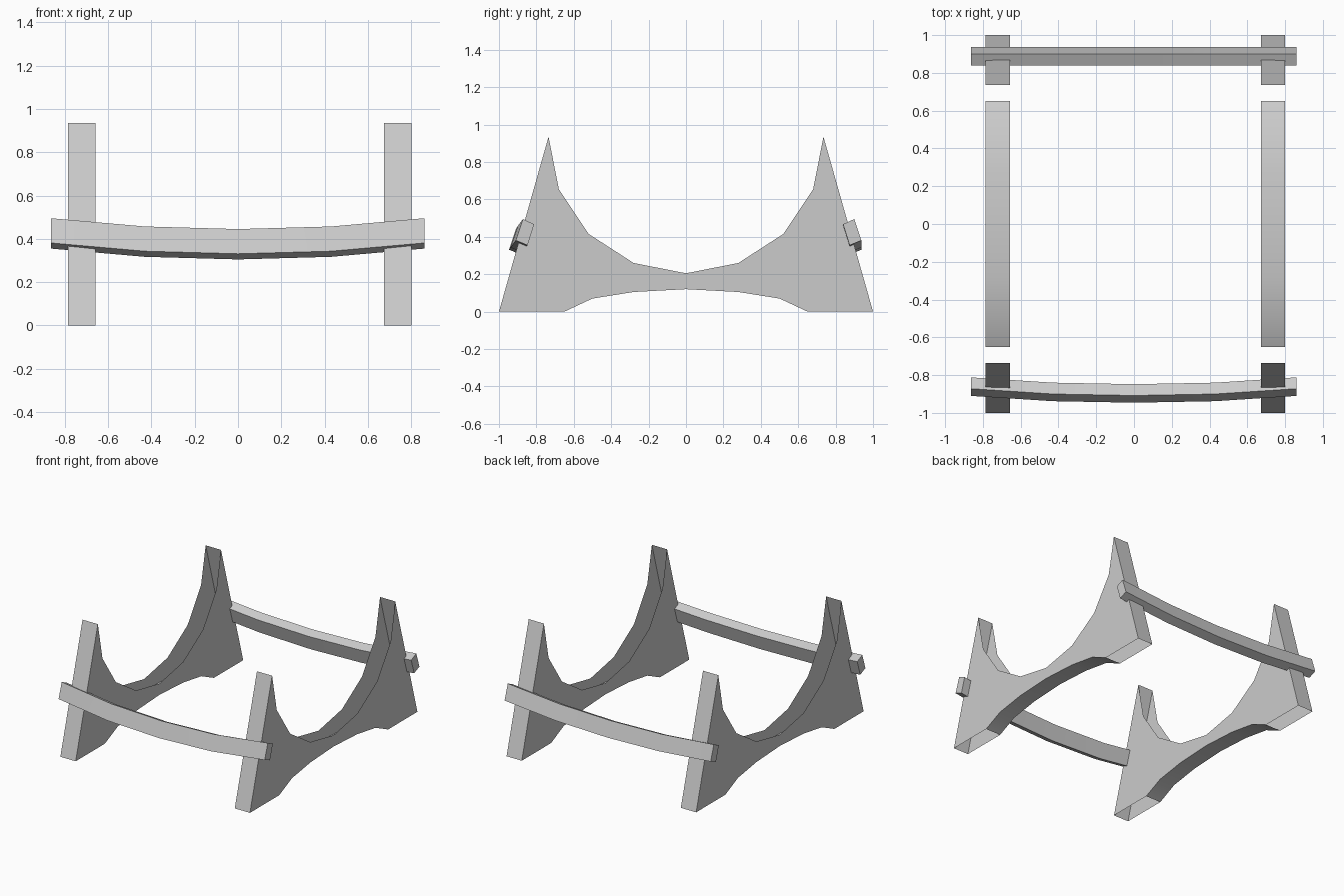
import bpy, bmesh, math

if "Cube" in bpy.data.objects:
    bpy.data.objects.remove(bpy.data.objects["Cube"])

def finish(name, bm):
    bmesh.ops.recalc_face_normals(bm, faces=bm.faces)
    me = bpy.data.meshes.new(name)
    bm.to_mesh(me)
    bm.free()
    for p in me.polygons:
        p.use_smooth = True
    me.set_sharp_from_angle(angle=math.radians(30))
    ob = bpy.data.objects.new(name, me)
    bpy.context.collection.objects.link(ob)
    return ob

# Side frame half profiles (y, z): upper curve from peak, underside arch from foot
upper = [(0.735, 0.935), (0.68, 0.655), (0.52, 0.415), (0.28, 0.26)]
arch = [(0.65, 0.0), (0.50, 0.07), (0.28, 0.105)]

def mirrored(half, mid):
    return half + [mid] + [(-y, z) for y, z in reversed(half)]

top = mirrored(upper, (0, 0.205))
under = mirrored(arch, (0, 0.12))
# loop: back foot tip, upper curve, front foot tip, arch from front to back
loop = [(1, 0)] + top + [(-1, 0)] + under[::-1]

def side_frame(name, x0, x1):
    bm = bmesh.new()
    a = [bm.verts.new((x0, y, z)) for y, z in loop]
    b = [bm.verts.new((x1, y, z)) for y, z in loop]
    bm.faces.new(a)
    bm.faces.new(b[::-1])
    n, t = len(loop), len(top)
    # rim only on outer slopes and the arch; top curve and foot soles are open
    rim = [0, t] + list(range(t + 2, n - 1))
    for i in rim:
        bm.faces.new((a[i], b[i], b[i + 1], a[i + 1]))
    return finish(name, bm)

side_frame("left_side_frame", -0.785, -0.657)
side_frame("right_side_frame", 0.673, 0.80)

# Tilted rail cross-section (outward y, z)
section = [(0.84, 0.467), (0.90, 0.495), (0.938, 0.381), (0.875, 0.355)]

def rail(name, side, shifts):
    bm = bmesh.new()
    rings = []
    for x, k in ((-0.863, 0), (-0.43, 1), (0, 2), (0.43, 1), (0.86, 0)):
        dy, dz = shifts[k]
        rings.append([bm.verts.new((x, side * (y + dy), z + dz)) for y, z in section])
    for r, s in zip(rings, rings[1:]):
        for i in range(4):
            j = (i + 1) % 4
            bm.faces.new((r[i], r[j], s[j], s[i]))
    bm.faces.new(rings[0])
    bm.faces.new(rings[-1][::-1])
    return finish(name, bm)

# Front rail sags down and outward, back rail sags straight down
rail("front_rail", -1, [(-0.028, 0), (0.0, -0.038), (0.008, -0.05)])
rail("back_rail", 1, [(0, 0), (0, -0.038), (0, -0.05)])
